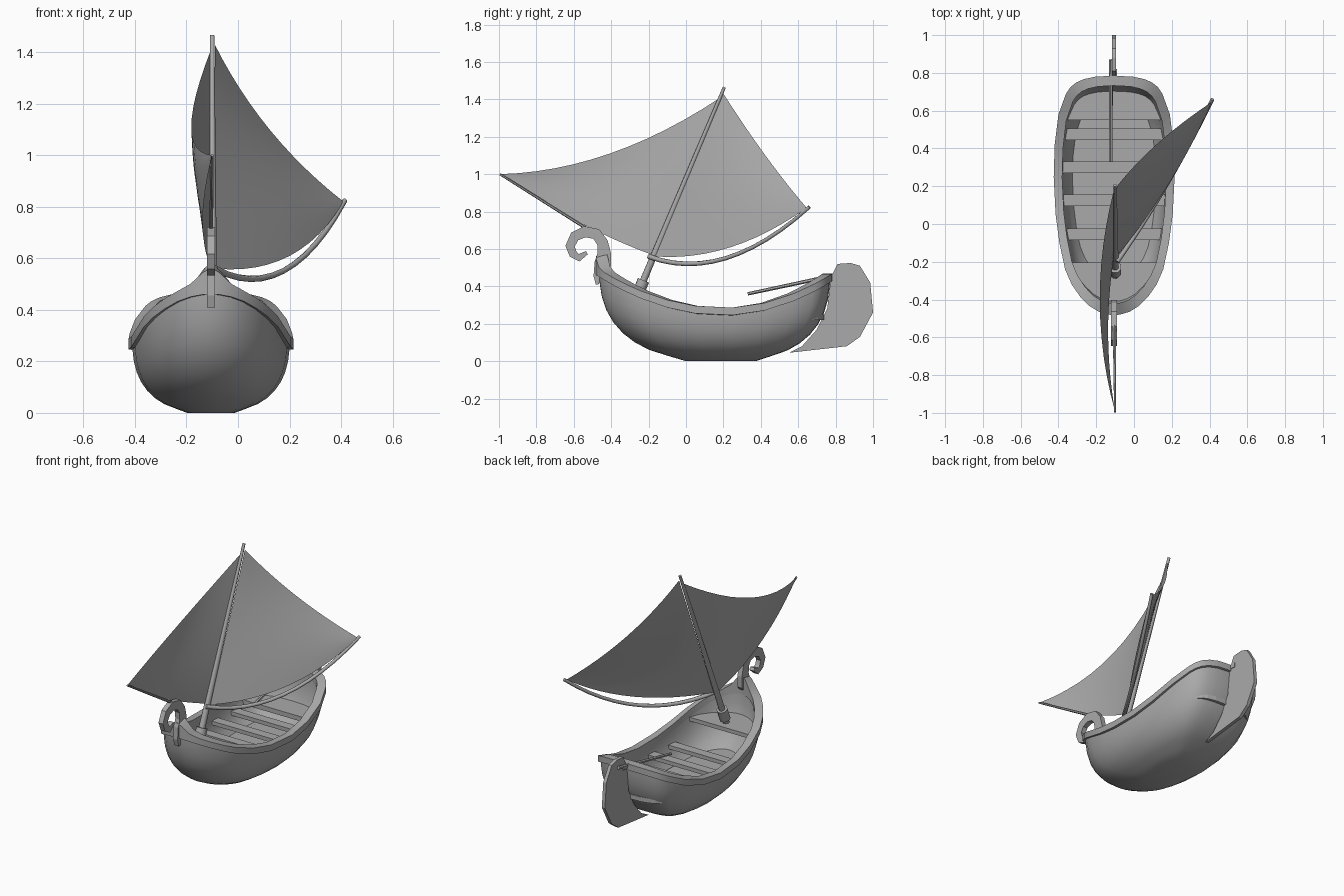
import bpy, bmesh, math
from mathutils import Vector

old = bpy.data.objects.get("Cube")
if old:
    bpy.data.objects.remove(old, do_unlink=True)

grey = bpy.data.materials.new("plain grey")
grey.use_nodes = True
grey.diffuse_color = (0.4, 0.4, 0.4, 1)
grey.node_tree.nodes["Principled BSDF"].inputs["Base Color"].default_value = (0.4, 0.4, 0.4, 1)

CX, CY = -0.105, 0.2   # hull centre in plan


def make(name, verts, faces, smooth=None):
    """Mesh object with consistent normals and optional smooth shading."""
    mesh = bpy.data.meshes.new(name)
    mesh.from_pydata([tuple(v) for v in verts], [], faces)
    bm = bmesh.new()
    bm.from_mesh(mesh)
    bmesh.ops.remove_doubles(bm, verts=bm.verts, dist=0.0002)
    bmesh.ops.recalc_face_normals(bm, faces=bm.faces)
    bm.to_mesh(mesh)
    bm.free()
    mesh.materials.append(grey)
    obj = bpy.data.objects.new(name, mesh)
    bpy.context.collection.objects.link(obj)
    if smooth:
        bpy.ops.object.select_all(action='DESELECT')
        obj.select_set(True)
        bpy.context.view_layer.objects.active = obj
        bpy.ops.object.shade_smooth_by_angle(angle=math.radians(smooth))
    return obj


def loft(name, rings, cap=True, closed=False, smooth=None):
    """Skin a list of equal rings of points."""
    n = len(rings[0])
    verts = [p for ring in rings for p in ring]
    pairs = [(i, i + 1) for i in range(len(rings) - 1)]
    if closed:
        pairs.append((len(rings) - 1, 0))
    faces = [(a * n + j, a * n + (j + 1) % n, b * n + (j + 1) % n, b * n + j)
             for a, b in pairs for j in range(n)]
    if cap and not closed:
        faces += [tuple(range(n)), tuple(range(len(verts) - n, len(verts)))]
    return make(name, verts, faces, smooth)


def slab(name, outline, offset):
    """Extrude a flat outline by an offset."""
    return loft(name, [outline, [Vector(p) + Vector(offset) for p in outline]])


def box(name, x0, x1, y0, y1, z0, z1):
    return slab(name, [(x0, y0, z0), (x1, y0, z0), (x1, y1, z0), (x0, y1, z0)], (0, 0, z1 - z0))


def bezier(a, b, c, t):
    return Vector(a) * (1 - t) ** 2 + Vector(b) * 2 * t * (1 - t) + Vector(c) * t * t


def pole(name, path, r0, r1, sides=8):
    """Tapered tube along a path."""
    path = [Vector(p) for p in path]
    rings = []
    for i, p in enumerate(path):
        d = path[min(i + 1, len(path) - 1)] - path[max(i - 1, 0)]
        u = d.cross(Vector((0.9, -0.3, 0.1))).normalized()
        w = d.cross(u).normalized()
        r = r0 + (r1 - r0) * i / (len(path) - 1)
        rings.append([p + r * (u * math.cos(a) + w * math.sin(a))
                      for a in (math.tau * k / sides for k in range(sides))])
    return loft(name, rings, smooth=50)


# Plan outline of the hull: half width and y, from stern to bow
half = [(0, .785), (.10, .78), (.16, .767), (.2, .75), (.232, .724), (.255, .69), (.295, .58),
        (.315, .42), (.32, .25), (.31, .05), (.29, -.1), (.26, -.24), (.225, -.32),
        (.18, -.385), (.13, -.435), (.08, -.465), (.03, -.48), (0, -.482)]
plan = half + [(-x, y) for x, y in half[-2:0:-1]]


def rim_z(y):
    return .285 + (.465 if y < CY else .54) * (y - CY) ** 2


def ring(sx, sy, f, dz=0.0, peak=0.0):
    """Plan outline scaled about the hull centre, at a fraction of rim height."""
    pts = []
    for x, y in plan:
        bump = peak * math.exp(-(x / .06) ** 2) if y < -.35 else 0
        pts.append(Vector((CX + x * sx, CY + (y - CY) * sy, rim_z(y) * f + dz + bump)))
    return pts


def fullness(f):
    return max(.3, (1 - (1 - f) ** 2.5) ** .4)


# Hull: outer bowl, then inner bowl down to the floor
outer = [0, .05, .12, .2, .3, .42, .55, .7, .85, .95]
inner = [.95, .8, .65, .5, .38, .28]
rings = [ring(fullness(f) * .955, fullness(f) * .975, f) for f in outer]
rings += [ring(fullness(f) * .87, fullness(f) * .92, f) for f in inner]
loft("hull", rings, smooth=40)

# Gunwale
loft("gunwale", [ring(1, 1, 1, -.04), ring(1, 1, 1, 0, .06), ring(.86, .91, 1, 0, .08),
                 ring(.86, .91, 1, -.045)], closed=True, smooth=40)


# Decks at the bow and stern
def deck(name, keep, z):
    pts = [Vector((CX + x * .87, CY + (y - CY) * .92, z)) for x, y in plan if keep(y)]
    slab(name, pts, (0, 0, -.025))


box_y = [.475, .3, .125, -.055]
deck("bow_deck", lambda y: y < -.23, .33)
stern = [p for p in plan if p[1] > .5]
stern.sort(key=lambda p: math.atan2(p[1] - .5, p[0]))
slab("stern_seat", [Vector((CX + x * .85, CY + (y - CY) * .92, .25)) for x, y in stern], (0, 0, -.03))


# Thwarts
def half_width(y):
    for (x0, y0), (x1, y1) in zip(half, half[1:]):
        if y1 <= y <= y0:
            return x0 + (x1 - x0) * (y0 - y) / (y0 - y1)
    return 0


for i, y in enumerate(box_y):
    w = half_width(y) * .86
    box(f"thwart_{i + 1}", CX - w, CX + w, y - .03, y + .03, .185, .21)

# Scrolled prow: tapering ribbon of centre points and widths in the y-z plane
scroll = [(-.475, .41, .015), (-.475, .45, .04), (-.445, .52, .09), (-.437, .58, .07),
          (-.447, .635, .06), (-.48, .68, .06), (-.54, .692, .06), (-.595, .667, .055),
          (-.62, .615, .05), (-.603, .572, .045), (-.572, .553, .04), (-.53, .58, .02)]
rings = []
for i, (y, z, w) in enumerate(scroll):
    a, b = scroll[max(i - 1, 0)], scroll[min(i + 1, len(scroll) - 1)]
    d = Vector((0, b[0] - a[0], b[1] - a[1])).normalized()
    n = Vector((0, -d.z, d.y)) * w / 2
    p, t = Vector((CX, y, z)), Vector((.016, 0, 0))
    rings.append([p - n - t, p + n - t, p + n + t, p - n + t])
loft("prow_scroll", rings)

# Rudder, tiller and its head
blade = [(.55, .045), (.86, .08), (.93, .13), (1, .26), (.985, .42), (.93, .51), (.88, .525),
         (.81, .52), (.775, .45), (.755, .28), (.7, .17), (.62, .08)]
slab("rudder", [(CX - .011, y, z) for y, z in blade], (.022, 0, 0))
pole("tiller", [(-.122, .33, .36), (-.122, .87, .475)], .009, .011, 6)
box("tiller_head", -.127, -.09, .77, .82, .44, .47)

# Mast with collar
foot, top = Vector((-.1, -.27, .33)), Vector((-.1, .205, 1.465))
pole("mast", [foot, top], .021, .009)
pole("mast_collar", [foot.lerp(top, .025), foot.lerp(top, .09)], .034, .034)


# Sails: blend between a curved foot edge and a curved head edge
def sail(name, foot_edge, head_edge, bulge, n=12):
    verts = []
    for i in range(n + 1):
        u = i / n
        for j in range(n + 1):
            v = j / n
            p = bezier(*foot_edge, u).lerp(bezier(*head_edge, u), v)
            p.x += bulge * math.sin(math.pi * u) * math.sin(math.pi * v)
            verts.append(p)
    m = n + 1
    faces = [(i * m + j, i * m + m + j, i * m + m + j + 1, i * m + j + 1)
             for i in range(n) for j in range(n)]
    make(name, verts, faces, 60)


tip_front, tip_rear = (-.1, -.995, 1.0), (.41, .645, .82)
sail("front_sail", [(-.108, -.185, .57), (-.17, -.59, .72), tip_front],
     [(-.105, .185, 1.41), (-.26, -.41, 1.015), tip_front], -.01)
sail("rear_sail", [(-.085, -.165, .56), (.24, .24, .53), tip_rear],
     [(-.09, .2, 1.43), (.09, .43, 1.07), tip_rear], .02)

# Spars
pole("rear_spar", [bezier((-.09, -.2, .56), (.19, .2, .41), (.415, .66, .825), k / 12)
                   for k in range(13)], .013, .01)
pole("front_spar", [(-.105, -.5, .69), (-.1, -.995, 1.0)], .009, .006, 6)
